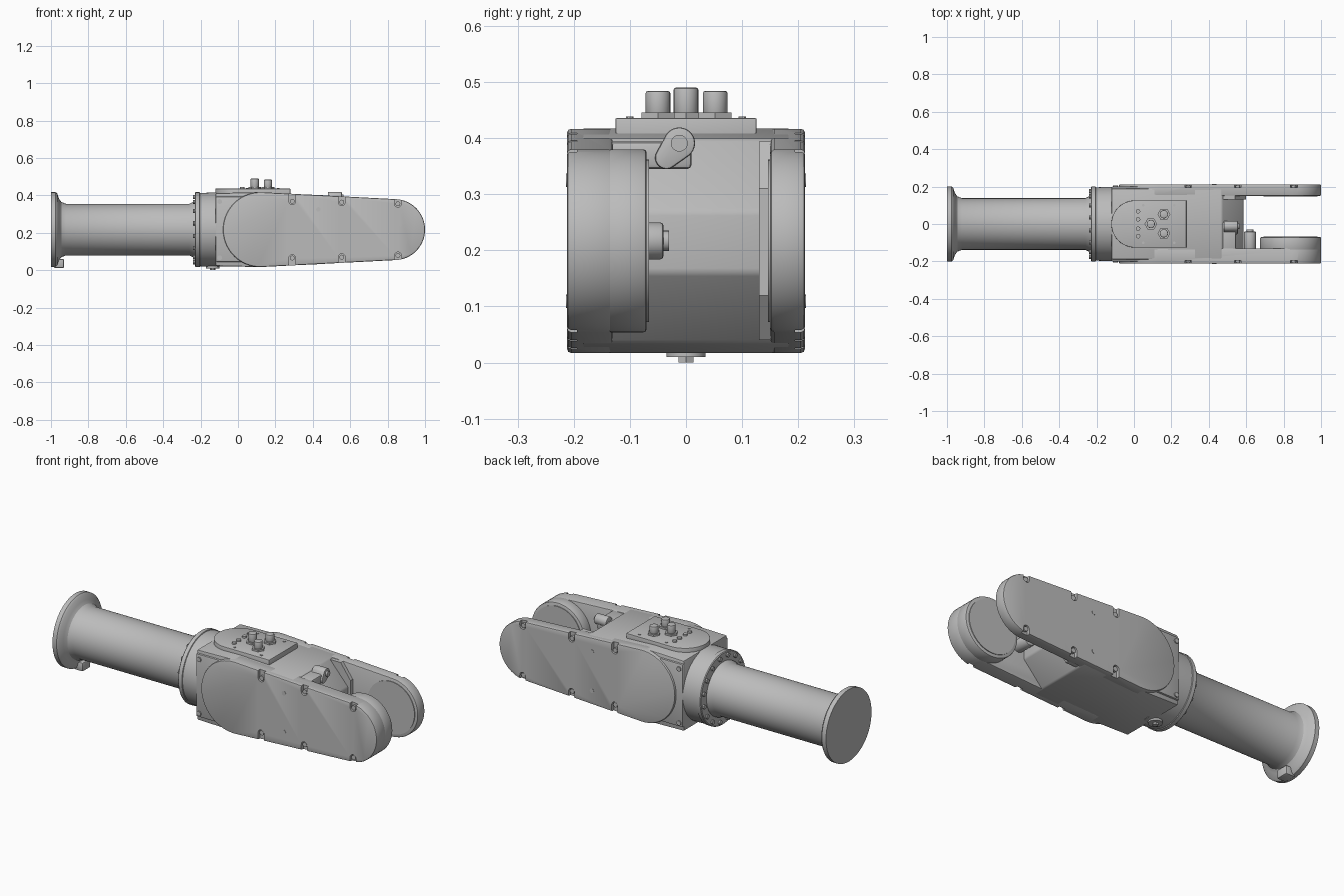
import bpy, bmesh
from math import pi, sin, cos, atan2, hypot, asin, radians
from mathutils import Vector

if "Cube" in bpy.data.objects:
    bpy.data.objects.remove(bpy.data.objects["Cube"], do_unlink=True)

GREY = (0.5, 0.5, 0.5, 1)
mat = bpy.data.materials.new("machine grey")
mat.use_nodes = True
mat.diffuse_color = GREY
mat.node_tree.nodes["Principled BSDF"].inputs["Base Color"].default_value = GREY

C = 0.217  # height of the main axis
PLACE = {"x": lambda u, v, t: (t, u, v),
         "y": lambda u, v, t: (u, t, v),
         "z": lambda u, v, t: (u, v, t)}


def hull(a, ra, b, rb, n=28):
    """Outline around two circles (tapered stadium)."""
    d = (b[0] - a[0], b[1] - a[1])
    turn = atan2(d[1], d[0])
    half = pi / 2 - asin((ra - rb) / hypot(*d))
    pts = []
    for c, r, s, e in ((b, rb, -half, half), (a, ra, half, 2 * pi - half)):
        for i in range(n + 1):
            ang = turn + s + (e - s) * i / n
            pts.append((c[0] + r * cos(ang), c[1] + r * sin(ang)))
    return pts


def circle(u, v, r, n=32):
    return [(u + r * cos(2 * pi * i / n), v + r * sin(2 * pi * i / n)) for i in range(n)]


def rect(u0, u1, v0, v1):
    return [(u0, v0), (u1, v0), (u1, v1), (u0, v1)]


def apply(ob, mod):
    bpy.ops.object.select_all(action="DESELECT")
    ob.select_set(True)
    bpy.context.view_layer.objects.active = ob
    bpy.ops.object.modifier_apply(modifier=mod.name)


def smooth(ob):
    bpy.ops.object.select_all(action="DESELECT")
    ob.select_set(True)
    bpy.context.view_layer.objects.active = ob
    bpy.ops.object.shade_smooth_by_angle(angle=radians(30))


def prisms(name, outlines, axis, t0, t1, bevel=0.0):
    """Extrude one or more outlines along an axis into one object."""
    bm = bmesh.new()
    for pts in outlines:
        lo = [bm.verts.new(PLACE[axis](u, v, t0)) for u, v in pts]
        hi = [bm.verts.new(PLACE[axis](u, v, t1)) for u, v in pts]
        bm.faces.new(lo)
        bm.faces.new(hi)
        for i in range(len(pts)):
            j = (i + 1) % len(pts)
            bm.faces.new((lo[i], lo[j], hi[j], hi[i]))
    bmesh.ops.recalc_face_normals(bm, faces=bm.faces)
    me = bpy.data.meshes.new(name)
    bm.to_mesh(me)
    bm.free()
    me.materials.append(mat)
    ob = bpy.data.objects.new(name, me)
    bpy.context.collection.objects.link(ob)
    if bevel:
        m = ob.modifiers.new("bevel", "BEVEL")
        m.width, m.segments = bevel, 2
        m.limit_method, m.angle_limit = "ANGLE", radians(40)
        apply(ob, m)
    smooth(ob)
    return ob


def lathe(name, profile, n=64):
    """Turn a profile of (x, radius) around the main axis."""
    bm = bmesh.new()
    vs = [bm.verts.new((x, 0, C + r)) for x, r in profile]
    es = [bm.edges.new(p) for p in zip(vs, vs[1:])]
    bmesh.ops.spin(bm, geom=vs + es, cent=(0, 0, C), axis=(1, 0, 0), angle=2 * pi, steps=n)
    bmesh.ops.remove_doubles(bm, verts=bm.verts, dist=1e-5)
    bmesh.ops.recalc_face_normals(bm, faces=bm.faces)
    me = bpy.data.meshes.new(name)
    bm.to_mesh(me)
    bm.free()
    me.materials.append(mat)
    ob = bpy.data.objects.new(name, me)
    bpy.context.collection.objects.link(ob)
    smooth(ob)


# Tube with its flared rear flange, and the bolted collar
lathe("tube_and_flange", [(-1, 0), (-1, 0.2), (-0.975, 0.2), (-0.966, 0.192), (-0.957, 0.165),
                          (-0.945, 0.148), (-0.92, 0.138), (-0.26, 0.138), (-0.24, 0.148),
                          (-0.22, 0.15), (-0.22, 0)])
lathe("collar", [(-0.23, 0), (-0.23, 0.196), (-0.226, 0.2), (-0.205, 0.2), (-0.203, 0.196),
                 (-0.14, 0.198), (-0.08, 0.198), (-0.08, 0)])
ring = [2 * pi * (i + 0.5) / 16 for i in range(16)]
prisms("collar_bolts", [circle(0.178 * cos(a), C + 0.178 * sin(a), 0.012, 10) for a in ring],
       "x", -0.24, -0.225)
prisms("flange_tab", [rect(-0.035, 0.035, 0.012, 0.06)], "x", -0.985, -0.93, 0.006)
prisms("drain_plug_base", [circle(-0.135, 0, 0.035)], "z", 0.01, 0.04)
prisms("drain_plug", [circle(-0.135, 0, 0.015, 6)], "z", 0, 0.02)

# Central housing with a wedge-shaped front end
prisms("housing", [[(-0.12, 0.022), (0.1, 0.017), (0.47, 0.034), (0.585, 0.16), (0.585, 0.27),
                    (0.47, 0.4), (0.1, 0.417), (-0.12, 0.412)]], "y", -0.19, 0.19, 0.008)
prisms("housing_ledge", [rect(-0.15, 0.01, 0.345, 0.394)], "x", 0.42, 0.545, 0.008)

# Side arms: tapered covers with slots at the rim for screws
BIG, SMALL = (0.12, C), (0.837, C)
SCREWS = [(0.29, 0.152), (0.555, 0.147), (0.855, 0.138)]
for side, s, inner in (("right", -1, 0.13), ("left", 1, 0.15)):
    cover = prisms(side + "_arm_cover", [hull(BIG, 0.2, SMALL, 0.163)], "y",
                   s * inner, s * 0.212, 0.007)
    slots = [hull((x, C + k * h), 0.018, (x, C + k * (h + 0.1)), 0.018, 10)
             for x, h in SCREWS for k in (-1, 1)]
    cutter = prisms("slot_cutter", slots, "y", s * 0.194, s * 0.25)
    cutter.hide_render = True
    m = cover.modifiers.new("slots", "BOOLEAN")
    m.operation, m.object, m.solver = "DIFFERENCE", cutter, "EXACT"
    apply(cover, m)
    bpy.data.objects.remove(cutter, do_unlink=True)
    smooth(cover)
    prisms(side + "_cover_screws", [circle(x, C + k * h, 0.013, 12) for x, h in SCREWS for k in (-1, 1)],
           "y", s * 0.19, s * 0.207)
    prisms(side + "_cover_caps", [circle(0.43, C + k * 0.108, 0.012, 16) for k in (-1, 1)],
           "y", s * 0.208, s * 0.2135)
    # Square corner plate behind each cover
    prisms(side + "_corner_plate", [rect(-0.12, 0.15, 0.045, 0.395)], "y", s * 0.17, s * 0.2, 0.008)
    prisms(side + "_corner_screws", [circle(-0.098, C + k * 0.15, 0.013, 12) for k in (-1, 1)],
           "y", s * 0.19, s * 0.206)

# Joint discs on the inner faces of the arms
prisms("right_joint_disc", [circle(*SMALL, 0.163, 64)], "y", -0.14, -0.07, 0.006)
prisms("right_joint_face", [circle(*SMALL, 0.145, 64)], "y", -0.1, -0.066)
prisms("left_joint_face", [circle(*SMALL, 0.145, 64)], "y", 0.16, 0.146)
prisms("left_inner_wall", [[(0.35, 0.04), (0.54, 0.04), (0.6, 0.12), (0.6, 0.31),
                            (0.54, 0.394), (0.35, 0.394)]], "y", 0.13, 0.16)

# Cable gland on the ledge and plug beside the joint disc
prisms("cable_gland", [hull((-0.012, 0.391), 0.028, (-0.035, 0.365), 0.02)], "x", 0.48, 0.555, 0.004)
prisms("cable_gland_core", [circle(-0.012, 0.391, 0.015, 20)], "x", 0.55, 0.565)
prisms("plug_body", [circle(0.62, C, 0.033, 24)], "y", -0.14, -0.04, 0.006)
prisms("plug_tip", [circle(0.62, C, 0.018, 24)], "y", -0.05, -0.03)

# Control panel: rounded plate, three knobs, indicators and screws
arc = [(0.005 + 0.126 * cos(a), 0.126 * sin(a)) for a in [pi / 2 + pi * i / 24 for i in range(25)]]
prisms("control_panel", [arc + [(0.28, -0.126), (0.28, 0.126)]], "z", 0.385, 0.436, 0.003)
KNOBS = [(0.09, 0.0, 0.49), (0.16, 0.052, 0.484), (0.16, -0.05, 0.484)]
for i, (x, y, top) in enumerate(KNOBS):
    prisms(f"knob_nut_{i + 1}", [circle(x, y, 0.034, 6)], "z", 0.43, 0.446)
    prisms(f"knob_{i + 1}", [circle(x, y, 0.022, 24)], "z", 0.44, top, 0.004)
prisms("indicators", [circle(0.022, y, 0.012, 14) for y in (-0.065, -0.025, 0.025, 0.068)],
       "z", 0.43, 0.445)
prisms("panel_screws", [circle(x, y, 0.007, 10) for x in (0.05, 0.215) for y in (-0.1, 0.1)],
       "z", 0.43, 0.439)
